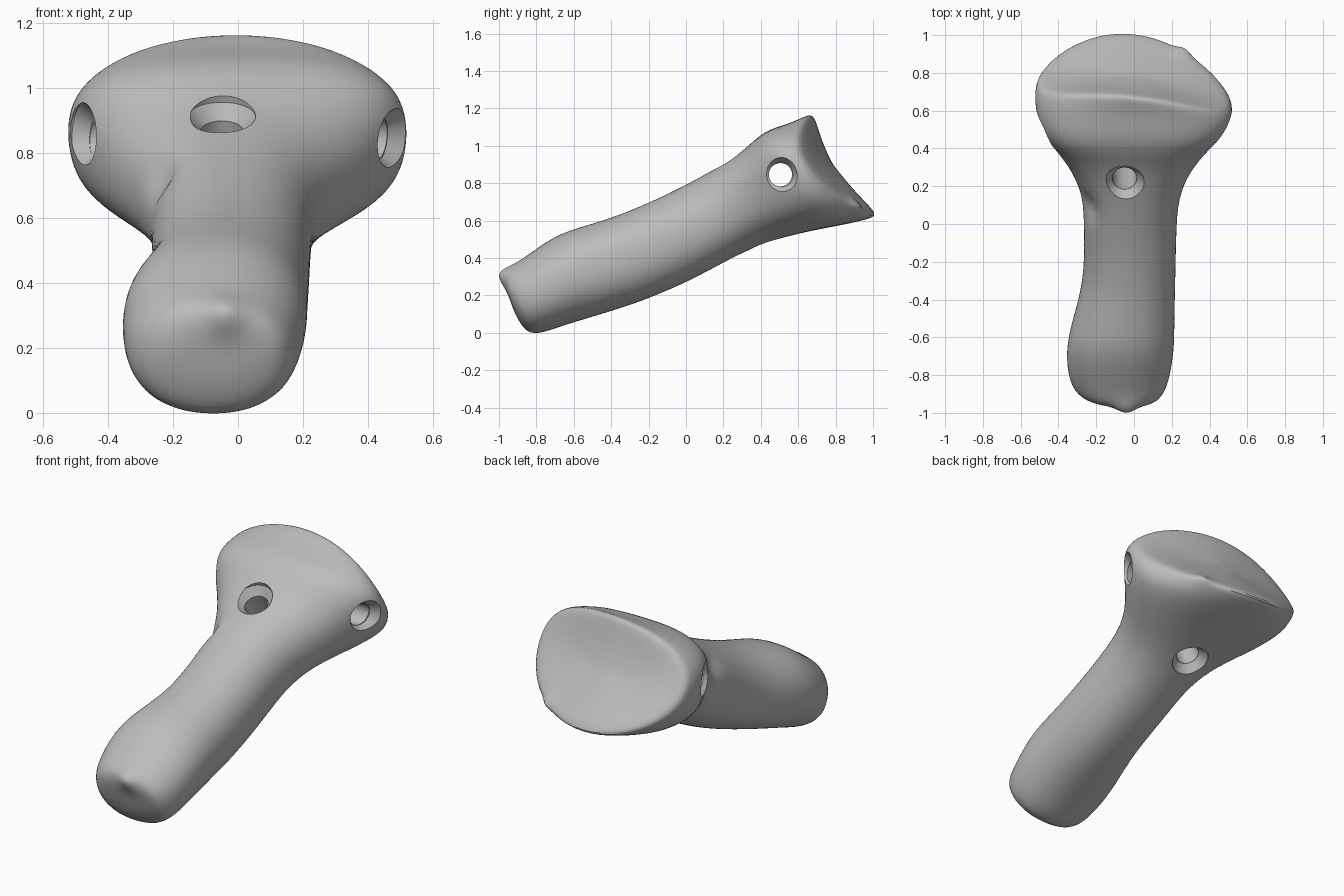
import bpy, bmesh, math
from mathutils import Vector

cube = bpy.data.objects.get("Cube")
if cube:
    bpy.data.objects.remove(cube, do_unlink=True)

SIDES = 28
GREY = (0.5, 0.5, 0.5, 1)

bone_grey = bpy.data.materials.new("bone_grey")
bone_grey.use_nodes = True
bone_grey.diffuse_color = GREY
bone_grey.node_tree.nodes["Principled BSDF"].inputs["Base Color"].default_value = GREY


def loft(name, rings):
    """Skin a list of closed rings and cap both ends."""
    bm = bmesh.new()
    loops = [[bm.verts.new(p) for p in ring] for ring in rings]
    for a, b in zip(loops, loops[1:]):
        for i in range(len(a)):
            j = (i + 1) % len(a)
            bm.faces.new((a[i], a[j], b[j], b[i]))
    bm.faces.new(loops[0])
    bm.faces.new(loops[-1])
    bmesh.ops.recalc_face_normals(bm, faces=bm.faces)
    mesh = bpy.data.meshes.new(name)
    bm.to_mesh(mesh)
    bm.free()
    mesh.materials.append(bone_grey)
    obj = bpy.data.objects.new(name, mesh)
    bpy.context.collection.objects.link(obj)
    return obj


def section(yt, zt, yb, zb, left, right, bow=0, skew=0, power=2.2):
    """Rounded slanted outline; bow pulls both sides forward, skew twists them."""
    ring = []
    for i in range(SIDES):
        angle = math.tau * i / SIDES
        c, s = (math.copysign(abs(f(angle)) ** (2 / power), f(angle))
                for f in (math.cos, math.sin))
        t = (1 + s) / 2
        x = (left + right) / 2 + c * (right - left) / 2
        y = yb + (yt - yb) * t - bow * c * c - skew * c
        ring.append((x, y, zb + (zt - zb) * t))
    return ring


def apply_modifier(obj, kind, **settings):
    mod = obj.modifiers.new(kind.lower(), kind)
    for key, value in settings.items():
        setattr(mod, key, value)
    bpy.ops.object.select_all(action="DESELECT")
    bpy.context.view_layer.objects.active = obj
    obj.select_set(True)
    bpy.ops.object.modifier_apply(modifier=mod.name)


def swell(obj, centre, radius, push):
    """Soft local bump or dent."""
    for v in obj.data.vertices:
        d = (v.co - Vector(centre)).length / radius
        v.co += Vector(push) * math.exp(-d * d)


def cut(obj, origin, axis, profile):
    """Remove a turned shape given as (distance along axis, radius) steps."""
    origin, axis = Vector(origin), Vector(axis).normalized()
    u = axis.orthogonal().normalized()
    w = axis.cross(u)
    turn = [math.tau * i / 48 for i in range(48)]
    cutter = loft("hole_cutter", [
        [origin + axis * d + r * (u * math.cos(a) + w * math.sin(a)) for a in turn]
        for d, r in profile])
    cutter.hide_render = True
    apply_modifier(obj, "BOOLEAN", object=cutter, operation="DIFFERENCE", solver="EXACT")
    bpy.data.objects.remove(cutter, do_unlink=True)


# Body: top y, z; bottom y, z; left x, right x; bow; skew; roundness
SECTIONS = [
    (-.965, .24, -.945, .19, -.08, .01, 0, 0, 2),
    (-.975, .3, -.92, .11, -.2, .1, 0, 0, 2),
    (-.955, .35, -.865, .01, -.29, .15),
    (-.88, .39, -.8, -.015, -.345, .185),
    (-.7, .525, -.65, .04, -.365, .215),
    (-.55, .57, -.48, .09, -.33, .215),
    (-.35, .63, -.25, .16, -.265, .22),
    (-.1, .74, .02, .275, -.265, .225),
    (.08, .835, .2, .375, -.27, .235),
    (.22, .915, .36, .455, -.33, .3),
    (.32, .985, .52, .51, -.425, .405, 0, 0, 2.4),
    (.42, 1.085, .7, .55, -.495, .485, .05, 0, 2.7),
    (.56, 1.12, .87, .58, -.53, .53, .1, .02, 2.6),
    (.65, 1.165, .995, .61, -.525, .515, .14, .045, 2.1),
    (.68, 1.17, 1.025, .63, -.5, .48, .14, .05, 2),
    (.705, 1.07, .92, .73, -.3, .3, .06, .03, 2),
    (.75, .96, .83, .84, -.1, .1, .01, .01, 2),
]
body = loft("handle_body", [section(*s) for s in SECTIONS])
apply_modifier(body, "SUBSURF", levels=2)

# Surface details: front nub, shaft dent, rim knob
swell(body, (-.04, -.98, .3), .06, (0, -.03, .01))
swell(body, (-.24, .1, .72), .07, (.025, 0, -.015))
swell(body, (.27, .93, .7), .05, (.01, .03, 0))

# Straight bores: across the head and down through the shaft
SLANT = Vector((0, -.44, .9))
cut(body, (-.7, .505, .845), (1, 0, 0), [(0, .062), (1.4, .062)])
cut(body, (-.05, .095, 1.17), -SLANT, [(0, .064), (1, .064)])

# Tapered mouths of the bores
MOUTH = [(0, .065), (.045, .104), (.2, .106)]
for floor, outward in (
        ((-.437, .51, .85), (-.95, -.3, .05)),
        ((.44, .51, .845), (.95, -.3, -.1)),
        ((-.05, .242, .87), SLANT),
        ((-.05, .405, .535), -SLANT)):
    cut(body, floor, outward, MOUTH)

bpy.ops.object.select_all(action="DESELECT")
body.select_set(True)
bpy.context.view_layer.objects.active = body
bpy.ops.object.shade_smooth_by_angle(angle=math.radians(35))
